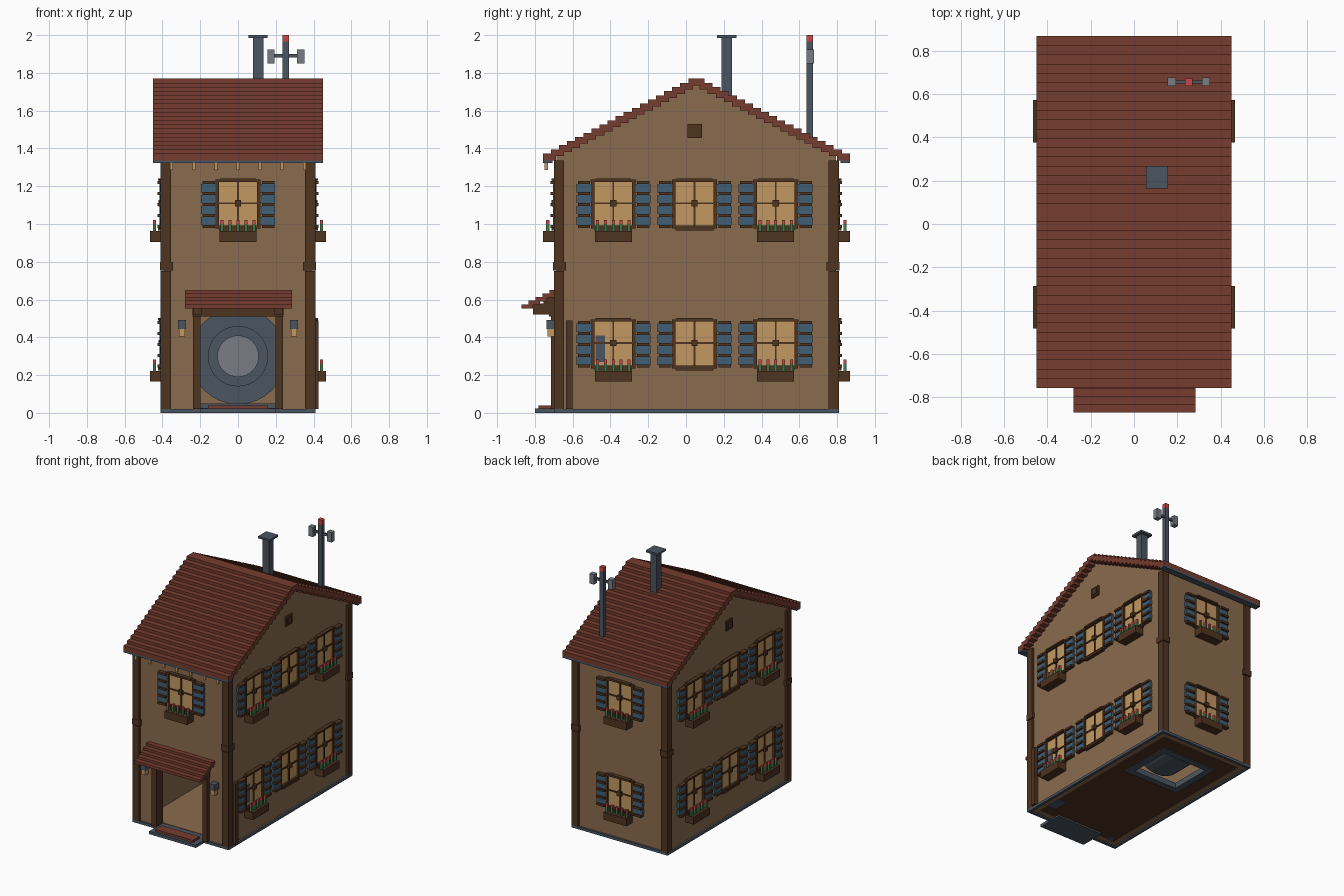
import bpy, bmesh, math
from mathutils import Matrix, Vector

if "Cube" in bpy.data.objects:
    bpy.data.objects.remove(bpy.data.objects["Cube"])


def material(name, r, g, b):
    lin = [((c / 255 + 0.055) / 1.055) ** 2.4 for c in (r, g, b)] + [1]
    m = bpy.data.materials.new(name)
    m.use_nodes = True
    m.diffuse_color = lin
    m.node_tree.nodes["Principled BSDF"].inputs["Base Color"].default_value = lin
    return m


WALL = material("wall_plaster", 138, 107, 77)
PANE = material("warm_glass", 194, 152, 97)
WOOD = material("dark_wood", 79, 51, 32)
BLUE = material("shutter_blue", 64, 95, 117)
STONE = material("slate_grey", 75, 85, 96)
METAL = material("light_grey", 120, 124, 131)
TILE = material("roof_red_brown", 118, 60, 46)
LEAF = material("leaf_green", 62, 122, 72)
RED = material("bright_red", 198, 72, 72)

HX, HY, CY = 0.395, 0.74, 0.055      # wall half sizes and centre of depth
MIRROR_X = [Matrix(), Matrix.Scale(-1, 4, (1, 0, 0))]


def finish(name, bm, mat):
    bmesh.ops.recalc_face_normals(bm, faces=bm.faces)
    mesh = bpy.data.meshes.new(name)
    bm.to_mesh(mesh)
    bm.free()
    mesh.materials.append(mat)
    ob = bpy.data.objects.new(name, mesh)
    bpy.context.scene.collection.objects.link(ob)
    return ob


def part(name, mat, boxes, places=(Matrix(),)):
    """Join boxes given as x, y and z ranges, repeated at every placement."""
    bm = bmesh.new()
    for place in places:
        for x, y, z in boxes:
            lo, hi = Vector((x[0], y[0], z[0])), Vector((x[1], y[1], z[1]))
            m = Matrix.Translation((lo + hi) / 2) @ Matrix.Diagonal(hi - lo).to_4x4()
            bmesh.ops.create_cube(bm, size=1, matrix=place @ m)
    return finish(name, bm, mat)


def ring(x, y, z, w):
    """Four boxes making a flat rectangular frame of width w."""
    (a, b), (c, d) = x, y
    return [((a, a + w), y, z), ((b - w, b), y, z),
            ((a + w, b - w), (c, c + w), z), ((a + w, b - w), (d - w, d), z)]


def prism(name, mat, profile, half):
    """Extrude a y-z profile across the width."""
    bm = bmesh.new()
    face = bm.faces.new([bm.verts.new((-half, y, z)) for y, z in profile])
    out = bmesh.ops.extrude_face_region(bm, geom=[face])
    verts = [v for v in out["geom"] if isinstance(v, bmesh.types.BMVert)]
    bmesh.ops.translate(bm, verts=verts, vec=(2 * half, 0, 0))
    return finish(name, bm, mat)


def drum(name, mat, radius, y, z, sides=32):
    bm = bmesh.new()
    m = Matrix.Translation((0, sum(y) / 2, z)) @ Matrix.Rotation(math.pi / 2, 4, "X")
    bmesh.ops.create_cone(bm, cap_ends=True, segments=sides, radius1=radius,
                          radius2=radius, depth=y[1] - y[0], matrix=m)
    return finish(name, bm, mat)


FRONT, BACK = CY - HY, CY + HY

# House body: closed gabled upper part over a hollow ground room
prism("upper_house", WALL, [(FRONT, 0.62), (BACK, 0.62), (BACK, 1.37),
                            (CY, 1.745), (FRONT, 1.37)], HX)
low, T = (0.01, 0.62), 0.05
part("side_walls", WALL, [((HX - T, HX), (FRONT, BACK), low)], MIRROR_X)
part("back_wall", WALL, [((T - HX, HX - T), (BACK - T, BACK), low)])
part("front_wall_sides", WALL, [((0.2, HX - T), (FRONT, FRONT + T), low)], MIRROR_X)
part("front_wall_top", WALL, [((-0.2, 0.2), (FRONT, FRONT + T), (0.52, 0.62))])
part("foundation", STONE, ring((-0.41, 0.41), (CY - 0.755, CY + 0.755), (0, 0.02), 0.02))


# Floor with a square opening below the drum
def floor_boxes(z):
    x, y = (T - HX, HX - T), (FRONT + T, BACK - T)
    return [(x, (y[0], 0.19), z), (x, (0.61, y[1]), z),
            ((x[0], -0.235), (0.19, 0.61), z), ((0.235, x[1]), (0.19, 0.61), z)]


part("floor_underside", WOOD, floor_boxes((0.012, 0.02)))
part("floor_top", WALL, floor_boxes((0.02, 0.026)))
part("floor_opening_frame", STONE, ring((-0.24, 0.24), (0.185, 0.615), (0.006, 0.05), 0.05))

# Round machine inside the ground room
drum("machine_drum", STONE, 0.255, (0.25, 0.56), 0.3)
drum("machine_rim", STONE, 0.16, (0.235, 0.25), 0.3)
drum("machine_disc", METAL, 0.11, (0.225, 0.235), 0.3)
part("cabinet", STONE, [((0.27, 0.345), (-0.55, -0.43), (0.005, 0.41)),
                        ((0.345, 0.405), (-0.48, -0.43), (0.27, 0.41))])
part("floor_peg", STONE, [((-0.33, -0.29), (-0.64, -0.6), (0.005, 0.05))])

# Corner posts with a collar between the storeys
posts = []
for sy in (-1, 1):
    for inner, outer, z in ((0.7, 0.755, (0.02, 0.75)), (0.7, 0.755, (0.765, 1.335)),
                            (0.69, 0.758, (0.755, 0.8))):
        edge = 0.345 + inner - 0.69
        posts.append(((edge, outer - 0.345), sorted((CY + sy * inner, CY + sy * outer)), z))
part("corner_posts", WOOD, posts, MIRROR_X)
part("side_board", WOOD, [((HX, 0.425), (-0.635, -0.6), (0.02, 0.49))])

# Stepped roof rows on both slopes
ROWS, REACH, RISE = 19, 0.8125, 0.022
step = REACH / ROWS
rows = []
for i in range(ROWS):
    s = REACH - i * step
    top = 1.373 + i * RISE
    rows.append(((-0.45, 0.45), (-s, -max(0, s - 1.6 * step)), (top - 0.036, top)))
centre = Matrix.Translation((0, CY, 0))
slopes = [centre, centre @ Matrix.Scale(-1, 4, (0, 1, 0))]
part("roof_rows", TILE, rows, slopes)
part("eave_gutters", STONE, [((-0.45, 0.45), (-REACH, -REACH + 0.05), (1.322, 1.337))], slopes)
part("eave_hangers", PANE, [((x - 0.008, x + 0.008), (FRONT - 0.065, FRONT - 0.045), (1.285, 1.325))
                            for x in [k * 0.117 for k in range(-3, 4)]])

# Chimney and mast
part("chimney", STONE, [((0.08, 0.135), (0.187, 0.243), (1.6, 1.985)),
                        ((0.055, 0.157), (0.165, 0.267), (1.985, 2))])
part("mast", STONE, [((0.235, 0.27), (0.638, 0.672), (1.42, 1.965)),
                     ((0.185, 0.32), (0.648, 0.662), (1.882, 1.9))])
part("mast_tip", RED, [((0.235, 0.27), (0.638, 0.672), (1.965, 2))])
part("mast_boxes", METAL, [((a, a + 0.039), (0.638, 0.677), (1.85, 1.925))
                           for a in (0.155, 0.313)])

# Window placements: local -y is outward, z is measured from the pane's centre
UP, DOWN = 1.11, 0.37


def place(angle, along, z):
    reach = HX if abs(angle) == 90 else HY
    return (Matrix.Translation((0, CY, z)) @ Matrix.Rotation(math.radians(angle), 4, "Z")
            @ Matrix.Translation((along, -reach, 0)))


boxed = [place(0, 0, UP), place(180, 0, UP), place(180, 0, DOWN)]
plain = []
for angle in (90, -90):
    for z in (UP, DOWN):
        plain.append(place(angle, -0.01 * angle / 90, z))
        for sy in (-0.43, 0.43):
            boxed.append(place(angle, sy - 0.01 * angle / 90, z))
windows = boxed + plain

# Windows: pane, frame, cross bars and louvred shutters
part("window_panes", PANE, [((-0.105, 0.105), (-0.006, 0.002), (-0.12, 0.12))], windows)
jamb = ((0.1, 0.118), (-0.02, 0), (-0.125, 0.12))
part("window_jambs", WOOD, [jamb, ((-0.118, -0.1),) + jamb[1:]], windows)
part("window_lintels", WOOD, [((-0.12, 0.12), (-0.022, 0), (0.113, 0.125)),
                              ((-0.095, 0.095), (-0.028, 0), (0.12, 0.132))], windows)
part("window_sills", WOOD, [((-0.118, 0.118), (-0.022, 0), (-0.135, -0.118)),
                            ((-0.1, 0.1), (-0.028, 0), (-0.145, -0.13))], windows)
part("window_bars", WOOD, [((-0.005, 0.005), (-0.013, 0), (-0.12, 0.12)),
                           ((-0.1, 0.1), (-0.013, 0), (-0.005, 0.005)),
                           ((-0.017, 0.017), (-0.026, 0), (-0.017, 0.017))], windows)
slats, rails = [], []
for a, b in ((-0.196, -0.118), (0.118, 0.196)):
    for k in range(4):
        z = -0.094 + k * 0.058
        slats.append(((a, b), (-0.018, 0), (z - 0.022, z + 0.022)))
    for k in range(5):
        z = -0.123 + k * 0.058
        rails.append(((a + 0.008, b - 0.004), (-0.032, 0), (z - 0.008, z + 0.008)))
part("shutter_slats", BLUE, slats, windows)
part("shutter_rails", WOOD, rails, windows)

# Flower boxes
part("flower_boxes", WOOD, [((-0.098, 0.098), (-0.072, 0), (-0.205, -0.148))], boxed)
stems, blooms = [], []
for k in range(-2, 3):
    x, y = (k * 0.042 - 0.008, k * 0.042 + 0.008), (-0.055, -0.038)
    stems.append((x, y, (-0.15, -0.11)))
    blooms.append((x, y, (-0.11, -0.088)))
part("flower_stems", LEAF, stems, boxed)
part("flower_blooms", RED, blooms, boxed)

# Gable vents
part("gable_vents", WOOD, [((HX, HX + 0.012), (0.008, 0.085), (1.455, 1.53)),
                           ((HX, HX + 0.018), (0.022, 0.071), (1.469, 1.516))], MIRROR_X)

# Doorway, step and mat
part("door_posts", WOOD, [((0.198, 0.237), (FRONT - 0.03, FRONT + T), (0.02, 0.55))], MIRROR_X)
part("door_lintel", WOOD, [((-0.24, 0.24), (FRONT - 0.04, FRONT + T), (0.51, 0.565))])
part("doorstep", STONE, [((-0.2, 0.2), (-0.8, -0.6), (0, 0.022))])
part("door_mat", TILE, [((-0.16, 0.16), (-0.78, -0.7), (0.022, 0.04))])

# Canopy on brackets and two wall lamps
part("canopy_rows", TILE, [((-0.28, 0.285), (-0.87 + k * 0.037, -0.81 + k * 0.037),
                            (0.553 + k * 0.019, 0.575 + k * 0.019)) for k in range(5)])
part("canopy_brackets", WOOD, [((0.19, 0.237), (-0.81, FRONT), (0.52, 0.58)),
                               ((0.19, 0.237), (-0.755, FRONT), (0.58, 0.61))], MIRROR_X)
part("lamp_caps", STONE, [((0.275, 0.318), (-0.738, FRONT), (0.445, 0.493))], MIRROR_X)
part("lamp_lights", PANE, [((0.28, 0.313), (-0.733, -0.695), (0.405, 0.445))], MIRROR_X)
